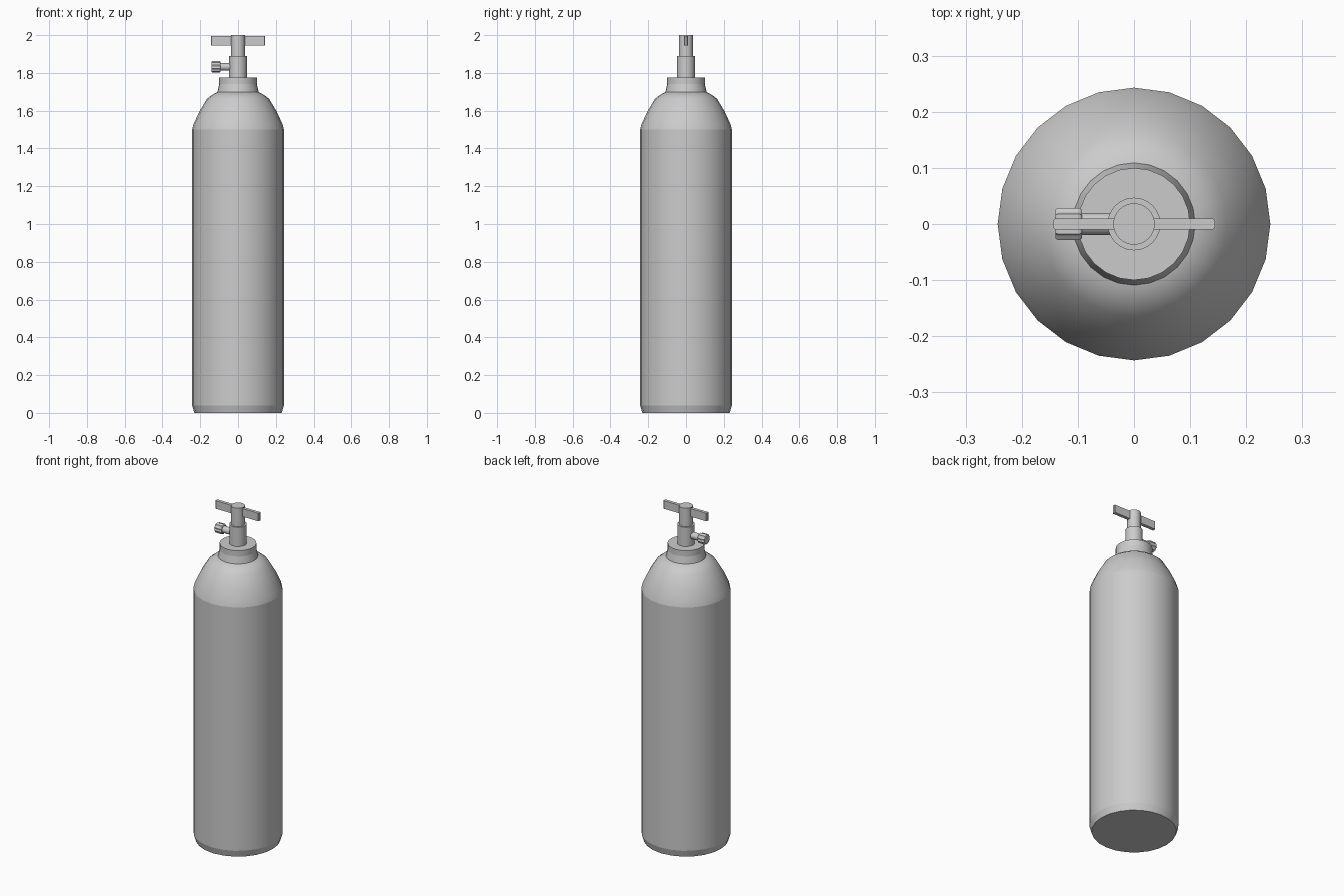
import bpy, bmesh, math
from mathutils import Matrix

cube = bpy.data.objects.get("Cube")
if cube:
    bpy.data.objects.remove(cube, do_unlink=True)

metal = bpy.data.materials.new("grey metal")
metal.use_nodes = True
GREY = (0.6, 0.6, 0.6, 1)
metal.diffuse_color = GREY
metal.node_tree.nodes["Principled BSDF"].inputs["Base Color"].default_value = GREY


def finish(name, bm, smooth=None):
    """Turn a bmesh into a named, coloured and shaded object."""
    bmesh.ops.recalc_face_normals(bm, faces=bm.faces)
    mesh = bpy.data.meshes.new(name)
    bm.to_mesh(mesh)
    bm.free()
    mesh.materials.append(metal)
    obj = bpy.data.objects.new(name, mesh)
    bpy.context.collection.objects.link(obj)
    if smooth:
        bpy.ops.object.select_all(action='DESELECT')
        obj.select_set(True)
        bpy.context.view_layer.objects.active = obj
        bpy.ops.object.shade_smooth_by_angle(angle=math.radians(smooth))
    return obj


def lathe(name, profile, sides=24, flute=1.0, smooth=40, sharp=(), matrix=None):
    """Revolve (radius, height) points; flute shrinks every second column."""
    bm = bmesh.new()
    rings = []
    for r, z in profile:
        ring = []
        for i in range(sides):
            a = math.tau * i / sides
            k = r * (flute if i % 2 else 1)
            ring.append(bm.verts.new((k * math.cos(a), k * math.sin(a), z)))
        rings.append(ring)
    for low, high in zip(rings, rings[1:]):
        for i in range(sides):
            j = (i + 1) % sides
            bm.faces.new((low[i], low[j], high[j], high[i]))
    bm.faces.new(rings[0][::-1])
    bm.faces.new(rings[-1])
    # Split the rings that carry a crisp crease
    creases = [e for n in sharp for e in bm.edges if all(v in rings[n] for v in e.verts)]
    if creases:
        bmesh.ops.split_edges(bm, edges=creases)
    if matrix:
        bm.transform(matrix)
    return finish(name, bm, smooth)


# Tank: chamfered foot, straight wall and domed shoulder
lathe("tank", [(0.231, 0), (0.243, 0.04), (0.243, 1.5), (0.235, 1.53),
               (0.205, 1.595), (0.165, 1.662), (0.14, 1.682), (0.107, 1.7)],
      sharp=(1, 2))

# Neck collar
lathe("neck_collar", [(0.111, 1.69), (0.1, 1.74), (0.1, 1.775)], sharp=(1,))

# Valve body and spindle
lathe("valve_body", [(0.047, 1.77), (0.047, 1.89)])
lathe("valve_spindle", [(0.037, 1.885), (0.037, 2.0)])

# Side outlet on the model's right, with a fluted knob
sideways = Matrix.Translation((0, 0, 1.832)) @ Matrix.Rotation(-math.pi / 2, 4, 'Y')
lathe("outlet_pipe", [(0.02, 0.03), (0.02, 0.1)], sides=16, matrix=sideways)
lathe("outlet_knob", [(0.027, 0.093), (0.03, 0.097), (0.03, 0.136), (0.027, 0.14)],
      sides=20, flute=0.86, smooth=20, matrix=sideways)

# Crossbar handle with softened end edges
bm = bmesh.new()
bmesh.ops.create_cube(bm, size=1, matrix=Matrix.Translation((0, 0, 1.97))
                      @ Matrix.Diagonal((0.288, 0.019, 0.048, 1)))
upright = [e for e in bm.edges if abs(e.verts[0].co.z - e.verts[1].co.z) > 0.01]
bmesh.ops.bevel(bm, geom=upright, offset=0.003, segments=1, affect='EDGES')
finish("handle_bar", bm)
